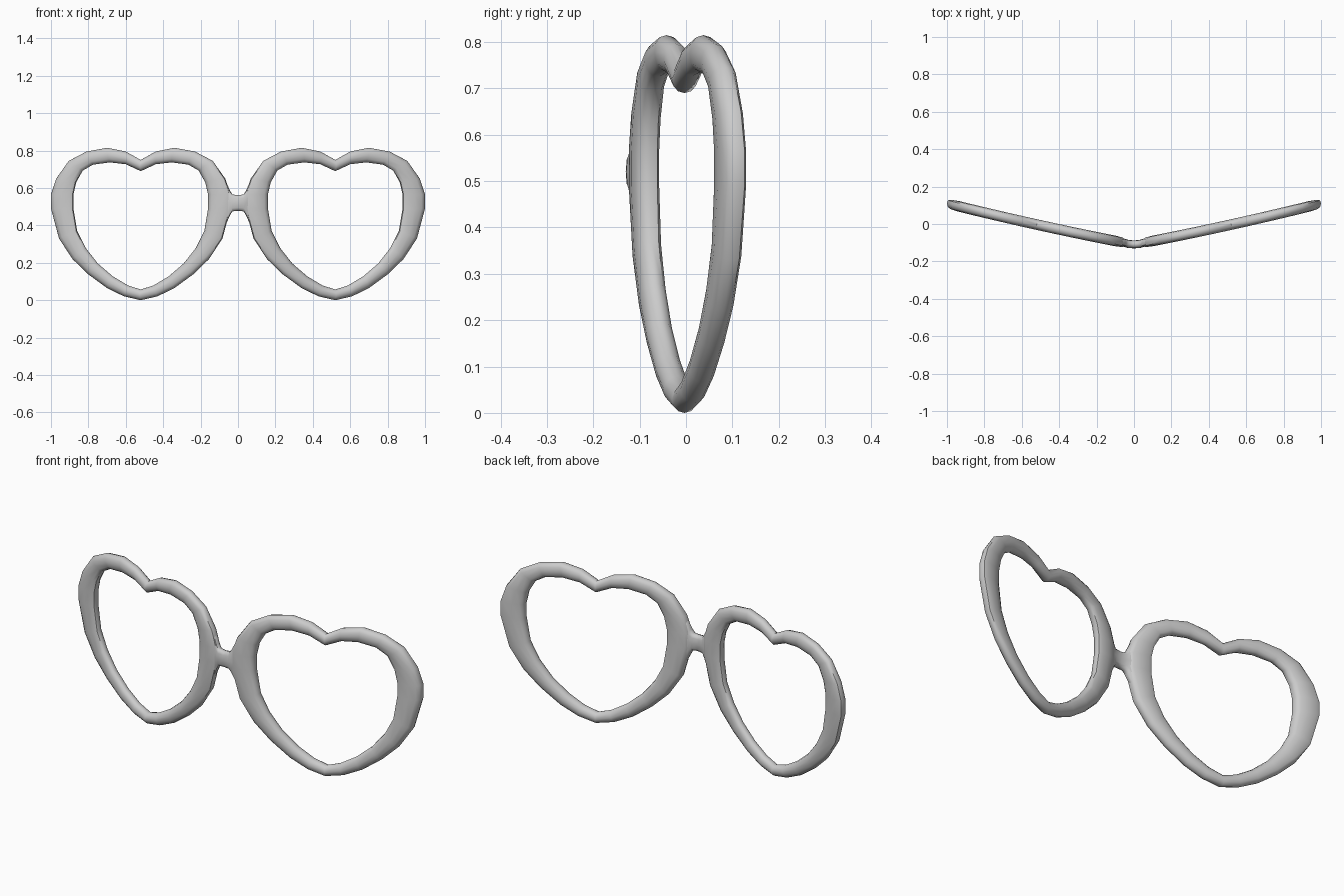
import bpy, math

if "Cube" in bpy.data.objects:
    bpy.data.objects.remove(bpy.data.objects["Cube"])

CX = 0.52          # heart centre line
THICK = 0.028      # half thickness of the frame

# Half-heart outlines (x, z), from top notch to bottom tip, paired outer / inner
OUTER = [(0.52, 0.75), (0.60, 0.795), (0.70, 0.815), (0.81, 0.795), (0.905, 0.745),
         (0.972, 0.65), (1.0, 0.565), (1.0, 0.49), (0.957, 0.33), (0.885, 0.22),
         (0.80, 0.138), (0.70, 0.065), (0.61, 0.021), (0.52, 0.0)]
INNER = [(0.52, 0.69), (0.60, 0.727), (0.685, 0.737), (0.775, 0.725), (0.83, 0.693),
         (0.865, 0.63), (0.88, 0.565), (0.88, 0.49), (0.86, 0.37), (0.815, 0.28),
         (0.75, 0.197), (0.67, 0.128), (0.59, 0.08), (0.52, 0.057)]


def full(half):
    return half + [(2 * CX - x, z) for x, z in half[-2:0:-1]]


def section(n, power):
    """Rounded-box cross-section in the unit square."""
    pts = []
    for k in range(n):
        a = 2 * math.pi * k / n
        c, s = math.cos(a), math.sin(a)
        pts.append((math.copysign(abs(c) ** power, c), math.copysign(abs(s) ** power, s)))
    return pts


def bend(x):
    """Swept-back curve of the frame seen from above."""
    return -0.110 + 0.19 * x + 0.03 * x * x


def loft(name, rings, closed):
    n, m = len(rings[0]), len(rings)
    verts = [v for r in rings for v in r]
    faces = []
    for i in range(m if closed else m - 1):
        j = (i + 1) % m
        for k in range(n):
            l = (k + 1) % n
            faces.append((i * n + k, i * n + l, j * n + l, j * n + k))
    if not closed:
        faces += [tuple(range(n))[::-1], tuple(range((m - 1) * n, m * n))]
    me = bpy.data.meshes.new(name)
    me.from_pydata(verts, [], faces)
    ob = bpy.data.objects.new(name, me)
    bpy.context.collection.objects.link(ob)
    bpy.ops.object.select_all(action='DESELECT')
    ob.select_set(True)
    bpy.context.view_layer.objects.active = ob
    bpy.ops.object.mode_set(mode='EDIT')
    bpy.ops.mesh.select_all(action='SELECT')
    bpy.ops.mesh.normals_make_consistent(inside=False)
    bpy.ops.object.mode_set(mode='OBJECT')
    bpy.ops.object.shade_smooth_by_angle(angle=math.radians(50))
    return ob


# Heart-shaped rim: round section where thin, flatter where wide
rings = []
for (ox, oz), (ix, iz) in zip(full(OUTER), full(INNER)):
    width = math.hypot(ox - ix, oz - iz)
    power = max(0.62, min(1.0, 1.0 - (width - 0.055) * 6))
    ring = []
    for u, v in section(12, power):
        f = (1 + u) / 2
        x, z = ix + (ox - ix) * f, iz + (oz - iz) * f
        slope = 0.19 + 0.06 * x
        d = v * THICK / math.hypot(1, slope)
        ring.append((x - slope * d * (1 - abs(u)), bend(x) + d, z))
    rings.append(ring)
rim = loft("heart_rim", rings, True)
mirror = rim.modifiers.new("mirror", 'MIRROR')
mirror.use_axis = (True, False, False)

# Nose bridge, flaring into both rims
half = [(0.085, -0.094, 0.13, 0.019), (0.06, -0.098, 0.105, 0.021),
        (0.043, -0.103, 0.066, 0.022), (0.03, -0.107, 0.045, 0.022)]
stations = ([(-x, y, h, t) for x, y, h, t in half] + [(0, -0.109, 0.042, 0.021)] + half[::-1])
rings = [[(x, y + v * t, 0.52 + u * h) for u, v in section(12, 0.7)]
         for x, y, h, t in stations]
loft("nose_bridge", rings, False)
